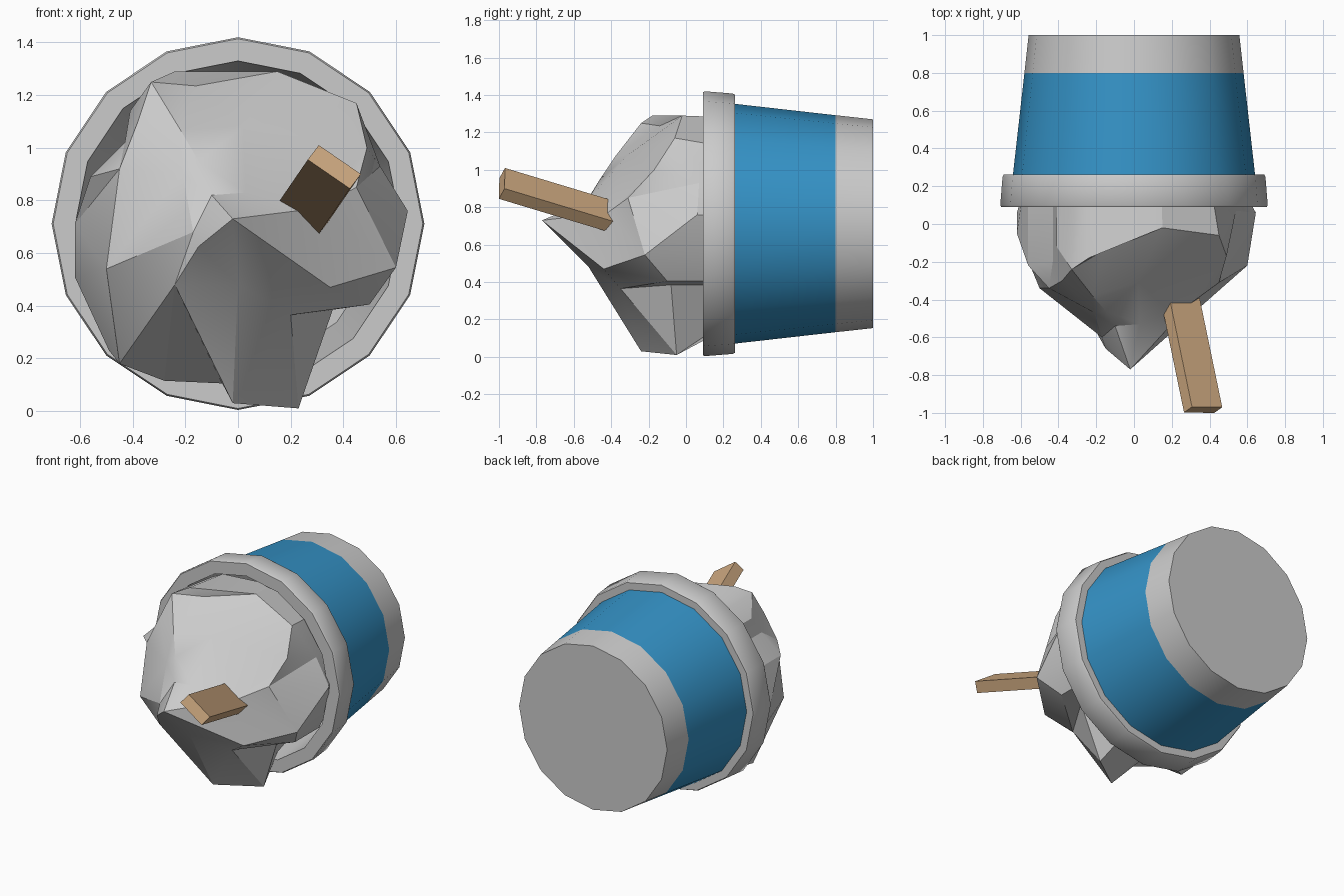
import bpy, bmesh, math
from mathutils import Vector
from mathutils.geometry import delaunay_2d_cdt

if "Cube" in bpy.data.objects:
    bpy.data.objects.remove(bpy.data.objects["Cube"])

AXIS_Z = 0.712
SIDES = 16


def material(name, rgb):
    m = bpy.data.materials.new(name)
    m.diffuse_color = (*rgb, 1)
    m.use_nodes = True
    m.node_tree.nodes["Principled BSDF"].inputs["Base Color"].default_value = m.diffuse_color
    return m


def finish(bm, name, mat=None, smooth=None, recalc=True):
    if recalc:
        bmesh.ops.recalc_face_normals(bm, faces=bm.faces)
    me = bpy.data.meshes.new(name)
    bm.to_mesh(me)
    bm.free()
    ob = bpy.data.objects.new(name, me)
    bpy.context.collection.objects.link(ob)
    if mat:
        me.materials.append(mat)
    if smooth:
        bpy.ops.object.select_all(action='DESELECT')
        bpy.context.view_layer.objects.active = ob
        ob.select_set(True)
        bpy.ops.object.shade_smooth_by_angle(angle=math.radians(smooth))
    return ob


def lathe(name, profile, mat=None, cap=False):
    """Revolve (radius, y) points about the cup axis, outside points listed back to front."""
    bm = bmesh.new()
    rings = []
    for r, y in profile:
        rings.append([bm.verts.new((r * math.sin(a), y, AXIS_Z + r * math.cos(a)))
                      for a in (2 * math.pi * i / SIDES for i in range(SIDES))])
    for a, b in zip(rings, rings[1:]):
        for i in range(SIDES):
            j = (i + 1) % SIDES
            bm.faces.new((a[i], b[i], b[j], a[j]))
    if cap:
        bm.faces.new(rings[0])
    bm.normal_update()
    # first wall band faces outward
    f = bm.faces[:][0]
    c = f.calc_center_median() - Vector((0, f.calc_center_median().y, AXIS_Z))
    if f.normal.dot(c) < 0:
        bmesh.ops.reverse_faces(bm, faces=bm.faces[:])
    return finish(bm, name, mat, 35, recalc=False)


# Tub: grey base, coloured label band, and rolled rim with the inner wall
blue = material("label_blue", (0.035, 0.29, 0.57))
wood = material("wood", (0.62, 0.40, 0.22))
lathe("tub_base", [(0.558, 1.0), (0.580, 0.8)], cap=True)
lathe("tub_label", [(0.580, 0.8), (0.641, 0.26)], blue)
lathe("tub_rim", [(0.641, 0.262), (0.690, 0.262), (0.696, 0.25), (0.708, 0.10),
                  (0.702, 0.09), (0.618, 0.09), (0.530, 0.995)])

# Scoop: front surface as (x, z, y); the first points run round its outline
outline = [
    (.15, 1.29, -.02), (.45, 1.17, -.06), (.54, .93, .07), (.645, .76, .06),
    (.60, .545, -.22), (.50, .405, -.10), (.36, .385, -.08), (.23, .01, -.05),
    (-.02, .03, -.24), (-.06, .105, -.10), (-.28, .115, .05), (-.45, .18, -.08),
    (-.49, .23, .06), (-.62, .51, .06), (-.62, .71, -.05), (-.56, .89, -.22),
    (-.43, 1.02, -.20), (-.41, 1.14, -.12), (-.33, 1.25, -.24), (-.24, 1.29, -.18)]
inner = [
    (-.02, .73, -.77), (-.15, .625, -.66), (0, .48, -.52), (.20, .365, -.35),
    (.35, .47, -.44), (.49, 1.0, -.17), (.45, .85, -.31), (.30, .77, -.42),
    (.02, 1.08, -.31), (-.16, 1.235, -.14), (-.22, 1.07, -.38), (-.15, .95, -.46),
    (-.21, .90, -.47), (-.10, .82, -.54), (.03, .83, -.53), (-.24, .48, -.50),
    (-.17, .68, -.60), (-.50, .54, -.34), (-.38, 1.10, -.30), (-.45, .92, -.34)]
pts = outline + inner
n = len(outline)
edges = [(i, (i + 1) % n) for i in range(n)]
# creases: lip, ridge and the folds on the left
for chain in ([20, 21, 22, 23, 5], [20, 24, 4], [22, 35, 8], [0, 29, 28, 34, 20],
              [1, 25, 26, 27], [26, 4], [35, 37, 32, 33, 34], [35, 36, 21],
              [37, 11], [19, 29], [18, 38, 39, 37], [30, 31], [23, 7], [15, 39]):
    edges += list(zip(chain, chain[1:]))
co, _, tris, orig, _, _ = delaunay_2d_cdt([Vector(p[:2]) for p in pts], edges, [], 1, 1e-4)

bm = bmesh.new()
verts = []
for c, o in zip(co, orig):
    y = pts[o[0]][2] if o else min(pts, key=lambda p: (Vector(p[:2]) - c).length)[2]
    verts.append(bm.verts.new((c.x, y, c.y)))
for t in tris:
    bm.faces.new([verts[i] for i in t])
# skirt of the scoop running back into the tub
rim = [e for e in bm.edges if e.is_boundary]
ext = bmesh.ops.extrude_edge_only(bm, edges=rim)["geom"]
for v in (g for g in ext if isinstance(g, bmesh.types.BMVert)):
    d = Vector((v.co.x, 0, v.co.z - AXIS_Z))
    d *= min(1, 0.59 / d.length)
    v.co = (d.x, 0.16, AXIS_Z + d.z)
bm.normal_update()
if sum(f.normal.y * f.calc_area() for f in bm.faces) > 0:
    bmesh.ops.reverse_faces(bm, faces=bm.faces[:])
finish(bm, "scoop", smooth=25, recalc=False)

# Flat wooden stick pushed into the scoop
corner = Vector((.265, -.998, .955))
wide, thick, along = Vector((.16, -.002, -.11)), Vector((.042, .03, .055)), Vector((-.12, .58, -.175))
bm = bmesh.new()
for k in (0, 1):
    for j in (0, 1):
        for i in (0, 1):
            bm.verts.new(corner + wide * i + thick * j + along * k)
bmesh.ops.convex_hull(bm, input=bm.verts[:])
bmesh.ops.dissolve_limit(bm, angle_limit=0.05, verts=bm.verts[:], edges=bm.edges[:])
finish(bm, "wooden_stick", wood)
